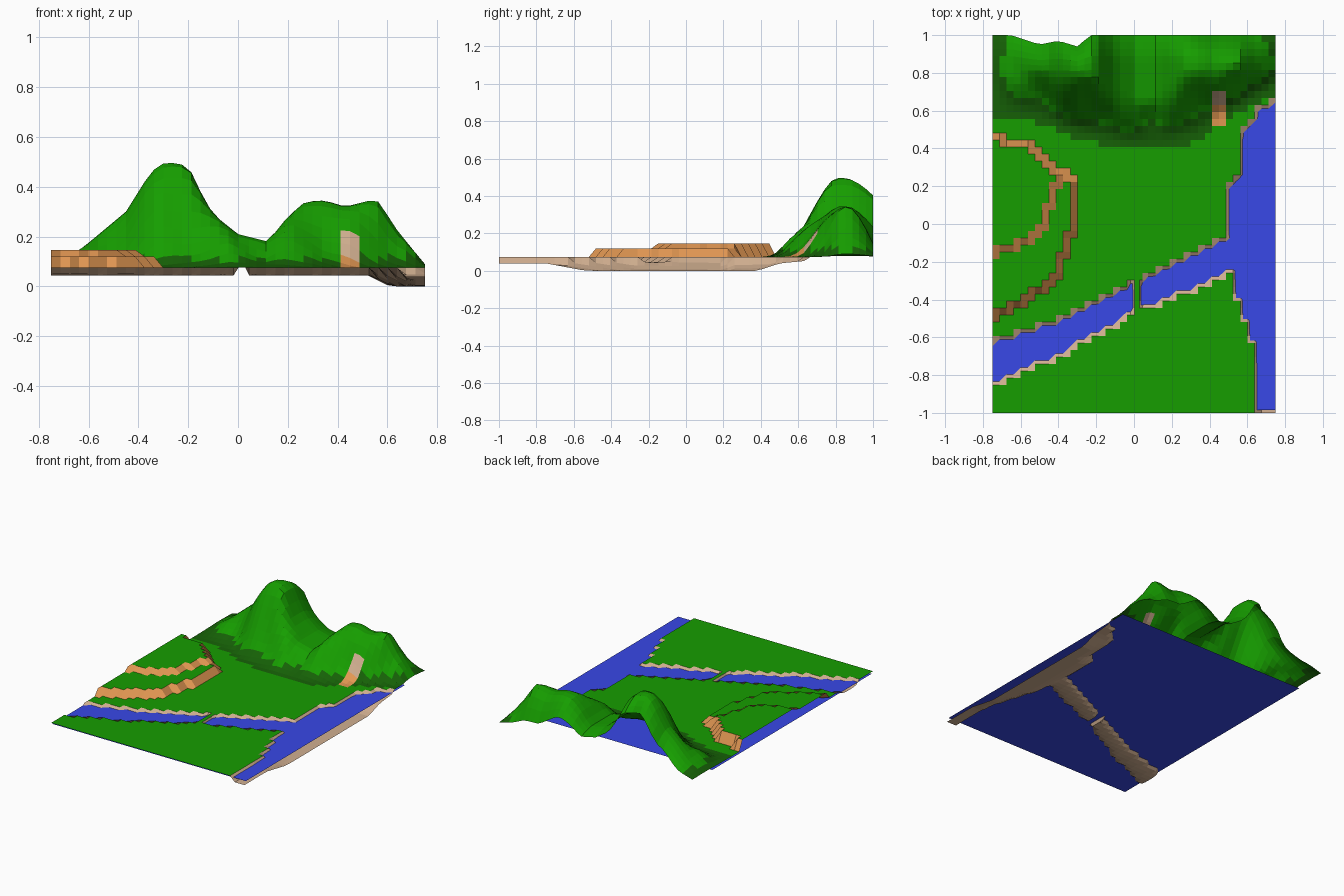
import bpy, bmesh, math

if "Cube" in bpy.data.objects:
    bpy.data.objects.remove(bpy.data.objects["Cube"])

GROUND, WATER = 0.075, 0.062


def material(name, rgb):
    m = bpy.data.materials.new(name)
    m.diffuse_color = (*rgb, 1)
    m.use_nodes = True
    m.node_tree.nodes["Principled BSDF"].inputs["Base Color"].default_value = m.diffuse_color
    return m


GRASS = material("grass green", (0.008, 0.34, 0.0))
SAND = material("pale sand", (0.64, 0.43, 0.28))
EARTH = material("orange earth", (0.76, 0.31, 0.085))
SHADE = material("forest green", (0.008, 0.12, 0.002))
BLUE = material("water blue", (0.04, 0.065, 0.80))


def interp(table, v):
    """Piecewise linear lookup, clamped at both ends."""
    if v <= table[0][0]:
        return table[0][1]
    for (a, p), (b, q) in zip(table, table[1:]):
        if v <= b:
            return p + (q - p) * (v - a) / (b - a)
    return table[-1][1]


# Lake-side channel: west bank and depth along y
BANK = [(-1, .65), (-.65, .645), (-.5, .60), (-.28, .53), (.2, .52),
        (.25, .57), (.45, .58), (.55, .64), (.6, .68), (.66, .75)]
DEPTH = [(-1, .035), (-.75, .035), (-.55, .072), (-.5, .075), (.38, .075),
         (.5, .035), (.66, .02)]
# Side river: centre line and half width along x
RIVER = [(-.75, -.735), (-.4, -.60), (0, -.39), (.5, -.16)]
HALF = [(-.75, .105), (-.4, .085), (0, .07), (.5, .09)]
# Terrace edges: x limit along y
OUTER = [(-.51, -.8), (-.44, -.63), (-.36, -.51), (-.25, -.40), (-.12, -.35),
         (0, -.33), (.24, -.33), (.28, -.39), (.36, -.51), (.43, -.57), (.46, -.8)]
INNER = [(-.17, -.8), (-.12, -.62), (-.07, -.52), (0, -.47), (.1, -.45),
         (.22, -.41), (.28, -.39), (.36, -.51), (.43, -.57), (.46, -.8)]
# Mountains along x: ridge height, foot, crest, back edge, height kept at the back
RIDGE = [(-.75, .08), (-.63, .15), (-.45, .30), (-.35, .46), (-.29, .5), (-.2, .485),
         (-.15, .38), (-.1, .29), (0, .21), (.12, .18), (.2, .28), (.27, .34),
         (.35, .345), (.43, .32), (.53, .345), (.57, .34), (.62, .25), (.7, .15), (.75, .09)]
FOOT = [(-.75, .57), (-.5, .56), (-.35, .49), (-.2, .46), (-.05, .41), (.15, .41),
        (.3, .45), (.4, .52), (.55, .62), (.75, .72)]
CREST = [(-.75, .85), (-.35, .82), (-.2, .80), (.02, .66), (.1, .66), (.25, .82), (.75, .86)]
BACK = [(-.65, 1), (-.5, .95), (-.4, .97), (-.3, .94), (-.23, 1)]
KEEP = [(-.6, .5), (-.4, .75), (-.2, .8), (.1, .7), (.3, .6), (.45, .3), (.7, .2)]


def bed_depth(x, y, bridge):
    if x > interp(BANK, y):
        return min(.03 + .5 * (x - interp(BANK, y)), interp(DEPTH, y))
    if not bridge and x < .56:
        d = abs(y - interp(RIVER, x))
        if d < interp(HALF, x):
            return .026 if d > .045 else .031
    return 0


def mountain(x, y):
    foot, crest = interp(FOOT, x), interp(CREST, x)
    if y <= foot:
        return 0
    t = min(1, (y - foot) / (crest - foot)) ** 1.12
    s = t * t * (3 - 2 * t)
    h = (interp(RIDGE, x) - GROUND) * s
    if y > .87:
        h *= 1 - (1 - interp(KEEP, x)) * ((y - .87) / .13) ** 1.5
    # gullies on the slopes
    h += .025 * s * (1 - s) * 4 * math.sin(23 * x + 5 * y) * min(1, h / .06)
    return max(h, 0)


# Grid lines, with narrow columns forming the land bridge
NX, NY = 40, 54
xs = [-.75 + 1.5 * i / NX for i in range(NX + 1) if i not in (20, 21)]
xs = sorted(xs + [-.018, .002, .030, .045])
ys = [-1 + 2 * j / NY for j in range(NY + 1)]

bm = bmesh.new()
grid, wet, hill = {}, {}, {}
for i, x in enumerate(xs):
    for j, y in enumerate(ys):
        d = bed_depth(x, y, 0 < x < .035)
        z = GROUND - d
        hill[i, j] = 0 if d else mountain(x, y)
        if d == 0:
            if x < interp(INNER, y) and -.17 < y < .46:
                z = .147
            elif x < interp(OUTER, y) and -.51 < y < .46:
                z = .12
            z += hill[i, j]
        yy = y if y < .8 else .8 + (y - .8) * (interp(BACK, x) - .8) / .2
        grid[i, j] = bm.verts.new((x, yy, z))
        wet[i, j] = d > 0

for i in range(len(xs) - 1):
    for j in range(NY):
        keys = [(i, j), (i + 1, j), (i + 1, j + 1), (i, j + 1)]
        f = bm.faces.new([grid[k] for k in keys])
        c = f.calc_center_median()
        heights = [v.co.z for v in f.verts]
        rise = sum(hill[k] for k in keys) / 4
        if any(wet[k] for k in keys):
            f.material_index = 1                      # river beds and banks
        elif c.x < -.25 and c.y < .49 and max(heights) - min(heights) > .015:
            f.material_index = 2                      # terrace steps
        elif (.40 < c.x < .47 and .62 < c.y < .70):
            f.material_index = 1                      # landslip on the hill
        elif (.40 < c.x < .47 and .52 < c.y < .63):
            f.material_index = 2
        elif 0 < rise < .035:
            f.material_index = 3                      # dark band at the foot

me = bpy.data.meshes.new("landscape")
bm.to_mesh(me)
bm.free()
for m in (GRASS, SAND, EARTH, SHADE):
    me.materials.append(m)
bpy.context.collection.objects.link(bpy.data.objects.new("landscape", me))

# Water sheet under the land, showing where the ground dips below it
wm = bpy.data.meshes.new("water")
wm.from_pydata([(-.75, -.985, WATER), (.75, -.985, WATER),
                (.75, .78, WATER), (-.75, .78, WATER)], [], [(0, 1, 2, 3)])
wm.materials.append(BLUE)
bpy.context.collection.objects.link(bpy.data.objects.new("water", wm))
